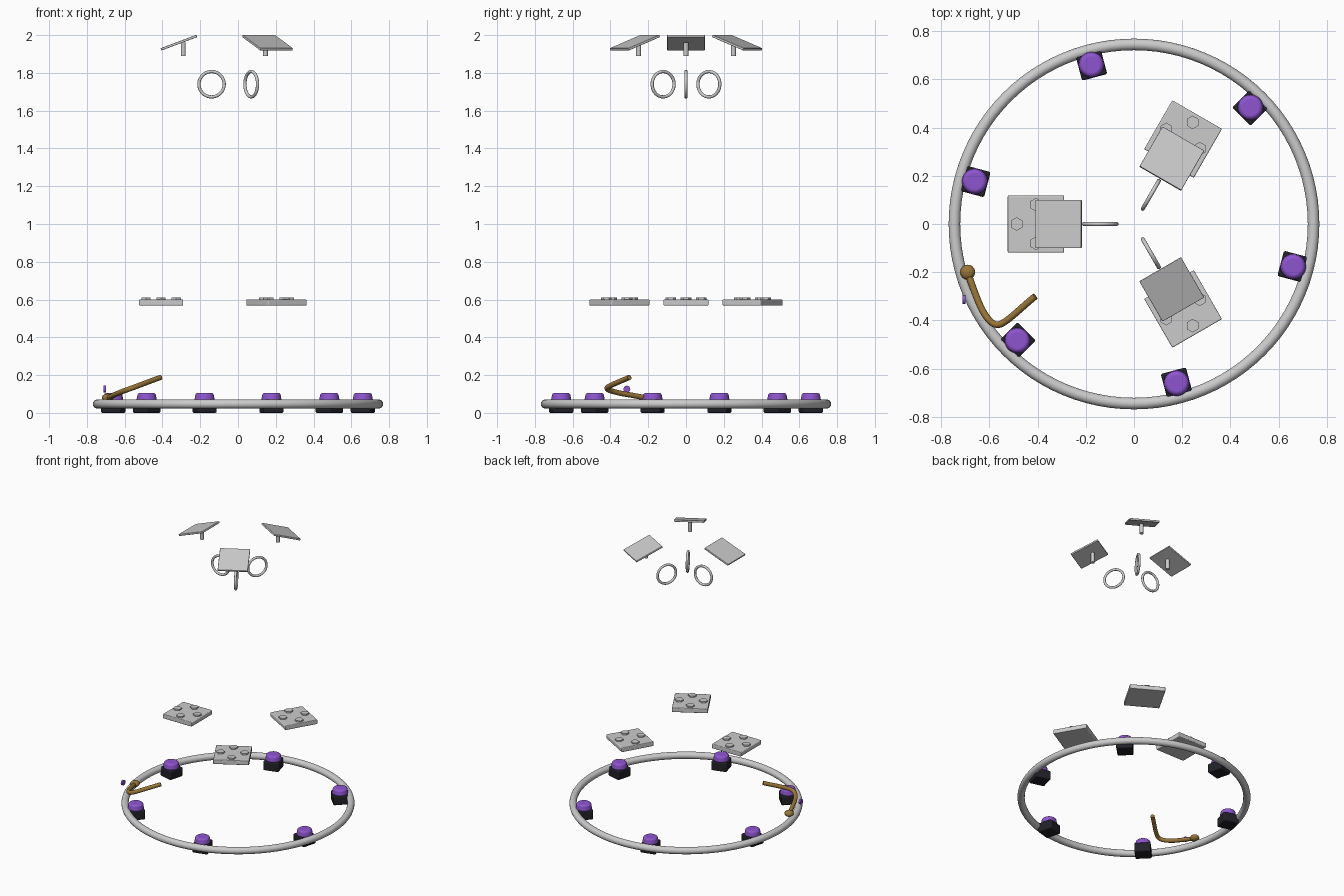
import bpy
from math import radians, cos, sin, pi
from mathutils import Matrix, Vector

if "Cube" in bpy.data.objects:
    bpy.data.objects.remove(bpy.data.objects["Cube"])


def mat(name, rgb):
    m = bpy.data.materials.new(name)
    m.diffuse_color = (*rgb, 1)
    m.use_nodes = True
    m.node_tree.nodes["Principled BSDF"].inputs["Base Color"].default_value = m.diffuse_color
    return m


BLACK = mat("black", (0.015, 0.015, 0.022))
PURPLE = mat("purple", (0.27, 0.09, 0.62))
GOLD = mat("gold", (0.32, 0.18, 0.04))


def finish(name, m=None, bevel=0, smooth=True):
    o = bpy.context.object
    o.name = name
    if m:
        o.data.materials.append(m)
    if bevel:
        b = o.modifiers.new("bevel", "BEVEL")
        b.width, b.segments = bevel, 3
        b.limit_method, b.angle_limit = "ANGLE", radians(40)
    if smooth:
        bpy.ops.object.shade_smooth_by_angle(angle=radians(35))
    return o


def spin(o, angle):
    """Swing a part built along +x around the vertical axis."""
    o.matrix_world = Matrix.Rotation(angle, 4, "Z") @ o.matrix_basis


def box(name, loc, size, tilt=0, m=None, bevel=0.004):
    bpy.ops.mesh.primitive_cube_add(size=1, location=loc, rotation=(0, tilt, 0))
    o = bpy.context.object
    o.data.transform(Matrix.Diagonal((*size, 1)))
    return finish(name, m, bevel)


def cone(name, loc, r1, r2, depth, sides=32, rot=(0, 0, 0), m=None, bevel=0):
    bpy.ops.mesh.primitive_cone_add(vertices=sides, radius1=r1, radius2=r2,
                                    depth=depth, location=loc, rotation=rot)
    return finish(name, m, bevel)


# floor ring
bpy.ops.mesh.primitive_torus_add(major_radius=0.745, minor_radius=0.024,
                                 major_segments=96, minor_segments=16,
                                 location=(0, 0, 0.047))
finish("floor_ring")

# six feet with domed buttons
for i in range(6):
    a = radians(45 + 60 * i)
    spin(box(f"foot_{i}", (0.684, 0, 0.033), (0.108, 0.108, 0.066),
             m=BLACK, bevel=0.008), a)
    spin(cone(f"button_{i}", (0.684, 0, 0.083), 0.055, 0.047, 0.046,
              m=PURPLE, bevel=0.012), a)

# three floating stations: studded plate, hoop, tilted panel on a stem
for i in range(3):
    a = radians(60 + 120 * i)
    spin(box(f"plate_{i}", (0.407, 0, 0.584), (0.234, 0.238, 0.032), bevel=0.005), a)
    for j in range(4):
        t = j * pi / 2
        spin(cone(f"plate_{i}_stud_{j}", (0.407 + 0.08 * cos(t), 0.08 * sin(t), 0.6),
                  0.028, 0.028, 0.02, sides=6), a)
    bpy.ops.mesh.primitive_torus_add(major_radius=0.067, minor_radius=0.0085,
                                     major_segments=48, minor_segments=12,
                                     location=(0.14, 0, 1.74), rotation=(pi / 2, 0, 0))
    spin(finish(f"hoop_{i}"), a)
    spin(box(f"panel_{i}", (0.313, 0, 1.96), (0.203, 0.2, 0.013),
             tilt=radians(20.5), bevel=0.003), a)
    spin(cone(f"panel_stem_{i}", (0.29, 0, 1.926), 0.013, 0.013, 0.072, sides=20), a)

# bent gold lever
curve = bpy.data.curves.new("lever", "CURVE")
curve.dimensions = "3D"
curve.bevel_depth, curve.bevel_resolution = 0.014, 4
curve.use_fill_caps = True
path = curve.splines.new("BEZIER")
stops = [((-0.69, -0.20, 0.076), (-0.02, 0.06, -0.015)),
         ((-0.625, -0.365, 0.108), (-0.018, 0.030, -0.008)),
         ((-0.555, -0.416, 0.134), (-0.030, -0.010, -0.011)),
         ((-0.41, -0.30, 0.188), (-0.05, -0.04, -0.018))]
path.bezier_points.add(len(stops) - 1)
for p, (co, back) in zip(path.bezier_points, stops):
    p.handle_left_type = p.handle_right_type = "FREE"
    p.co = co
    p.handle_left = Vector(co) + Vector(back)
    p.handle_right = Vector(co) - Vector(back)
lever = bpy.data.objects.new("lever", curve)
bpy.context.collection.objects.link(lever)
curve.materials.append(GOLD)

# lever knob
bpy.ops.mesh.primitive_uv_sphere_add(segments=24, ring_count=12, radius=0.031,
                                     location=(-0.69, -0.2, 0.08))
knob = finish("lever_knob", GOLD)
knob.data.transform(Matrix.Diagonal((1, 1, 0.7, 1)))

# small purple disc above the ring
cone("small_disc", (-0.706, -0.313, 0.126), 0.018, 0.018, 0.013, sides=24,
     rot=(0, pi / 2, 0), m=PURPLE)
